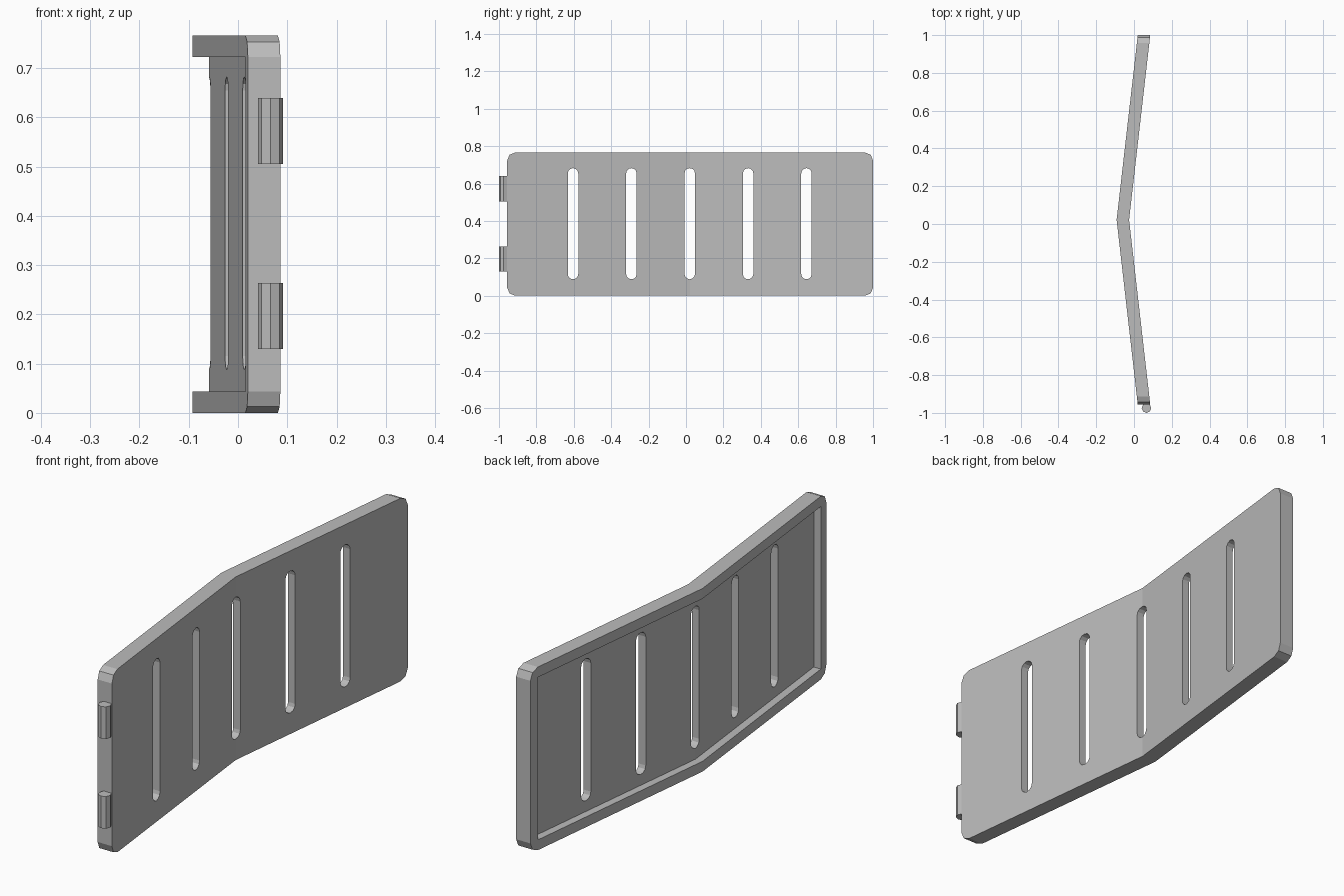
import bpy, bmesh
from math import sin, cos, pi
from mathutils import Vector

default = bpy.data.objects.get("Cube")
if default:
    bpy.data.objects.remove(default, do_unlink=True)

# Main dimensions
BACK, FRONT, FOLD = 1.0, -0.956, 0.022
HEIGHT, THICK, RIM = 0.766, 0.066, 0.043
FOLD_X = -0.092
SLOPE = 0.1145
DEPTH = 0.033
MID_Z = HEIGHT / 2

grey = bpy.data.materials.new("grey")
grey.use_nodes = True
colour = (0.5, 0.5, 0.5, 1)
grey.diffuse_color = colour
grey.node_tree.nodes["Principled BSDF"].inputs["Base Color"].default_value = colour


def rounded_outline(a0, a1, b0, b1, r, steps):
    """Rounded rectangle as a list of 2D points, counter-clockwise."""
    corners = [(a1 - r, b1 - r), (a0 + r, b1 - r), (a0 + r, b0 + r), (a1 - r, b0 + r)]
    points = []
    for i, (a, b) in enumerate(corners):
        for k in range(steps + 1):
            t = (i + k / steps) * pi / 2
            points.append((a + r * cos(t), b + r * sin(t)))
    return points


def prism(name, points, axis, start, length):
    """Extrude a 2D outline along x or z into a new object."""
    bm = bmesh.new()
    if axis == "x":
        coords, move = [(start, a, b) for a, b in points], Vector((length, 0, 0))
    else:
        coords, move = [(a, b, start) for a, b in points], Vector((0, 0, length))
    face = bm.faces.new([bm.verts.new(c) for c in coords])
    out = bmesh.ops.extrude_face_region(bm, geom=[face])
    bmesh.ops.translate(bm, vec=move, verts=[v for v in out["geom"] if isinstance(v, bmesh.types.BMVert)])
    bmesh.ops.remove_doubles(bm, verts=bm.verts, dist=0.0001)
    bmesh.ops.recalc_face_normals(bm, faces=bm.faces)
    mesh = bpy.data.meshes.new(name)
    bm.to_mesh(mesh)
    bm.free()
    mesh.materials.append(grey)
    obj = bpy.data.objects.new(name, mesh)
    bpy.context.collection.objects.link(obj)
    return obj


# Flat panel with rounded corners
panel = prism("folded_panel", rounded_outline(FRONT, BACK, 0, HEIGHT, RIM, 2), "x", 0, THICK)

# Cutters: recess behind the rim, and five upright slots
inner = [(FRONT + RIM, RIM), (BACK - RIM, RIM), (BACK - RIM, HEIGHT - RIM), (FRONT + RIM, HEIGHT - RIM)]
cutters = [prism("recess_cutter", inner, "x", -0.1, 0.1 + DEPTH)]
for i in range(-2, 3):
    y = FOLD - 0.002 + i * 0.312
    shape = rounded_outline(y - 0.028, y + 0.028, 0.088, HEIGHT - 0.084, 0.0279, 3)
    cutters.append(prism("slot_cutter", shape, "x", -0.2, 0.5))
for cutter in cutters:
    cutter.hide_render = True
    mod = panel.modifiers.new("cut", "BOOLEAN")
    mod.operation = "DIFFERENCE"
    mod.solver = "EXACT"
    mod.object = cutter

# Bake the cuts and remove the cutters
bpy.context.view_layer.update()
depsgraph = bpy.context.evaluated_depsgraph_get()
baked = bpy.data.meshes.new_from_object(panel.evaluated_get(depsgraph))
panel.modifiers.clear()
panel.data = baked
for cutter in cutters:
    bpy.data.objects.remove(cutter, do_unlink=True)

# Fold the panel about its upright centre line
bm = bmesh.new()
bm.from_mesh(baked)
bmesh.ops.triangulate(bm, faces=bm.faces)
bmesh.ops.bisect_plane(bm, geom=bm.verts[:] + bm.edges[:] + bm.faces[:],
                       plane_co=(0, FOLD, 0), plane_no=(0, 1, 0))
for v in bm.verts:
    v.co.x += FOLD_X + SLOPE * abs(v.co.y - FOLD)
bmesh.ops.triangulate(bm, faces=bm.faces)
bm.to_mesh(baked)
bm.free()

# Two eight-sided hinge knuckles on the front end
knuckle = [(0.066 + 0.0255 * cos(k * pi / 4), -0.9745 + 0.0255 * sin(k * pi / 4)) for k in range(8)]
for name, z in (("lower_hinge_knuckle", 0.13), ("upper_hinge_knuckle", 0.505)):
    prism(name, knuckle, "z", z, 0.134)
